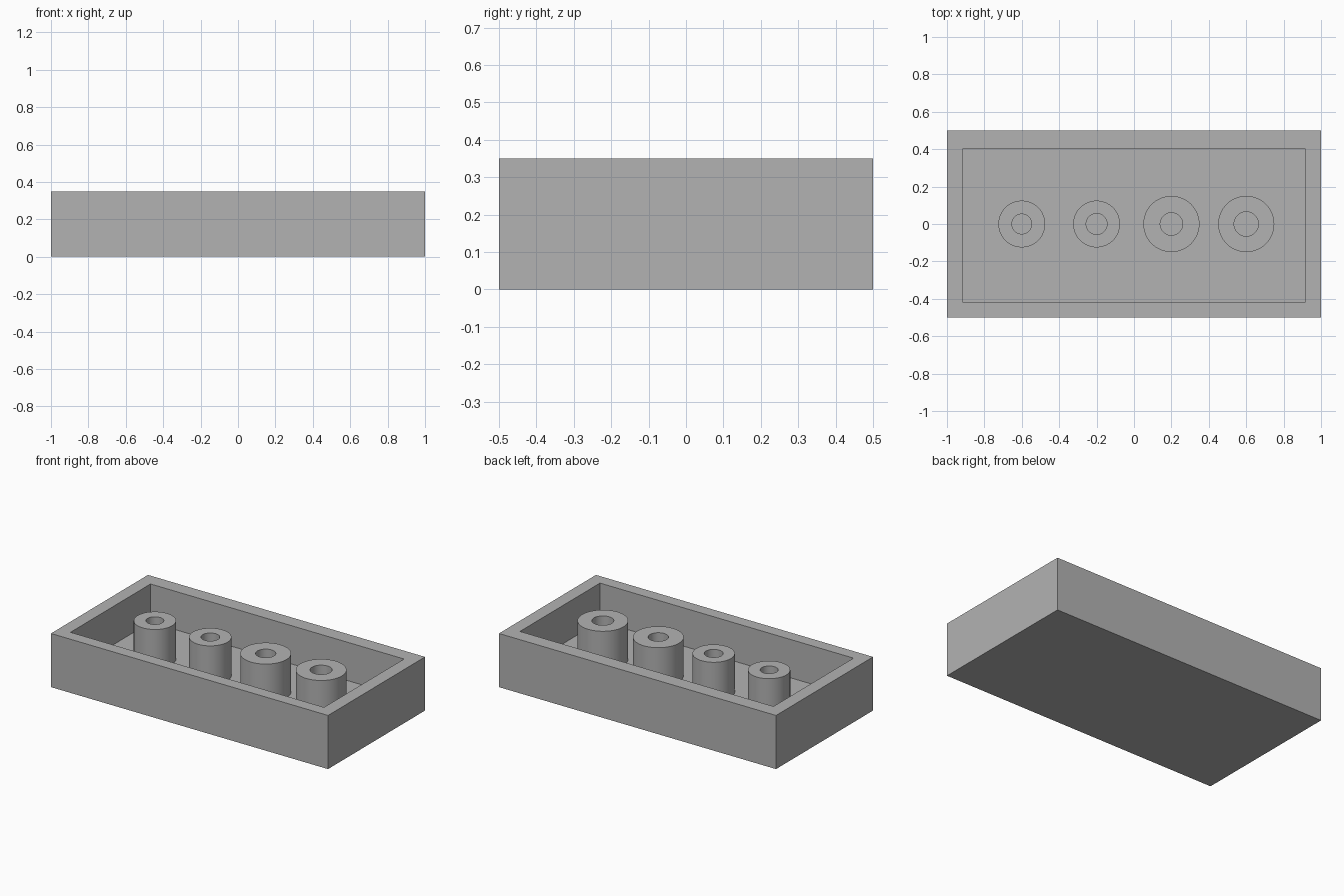
import bpy
import bmesh
from math import cos, sin, radians, tau

default = bpy.data.objects.get("Cube")
if default:
    bpy.data.objects.remove(default, do_unlink=True)

HEIGHT = 0.35
FLOOR = 0.10
SIDES = 64

# Single plain grey
grey = bpy.data.materials.new("plain grey")
grey.use_nodes = True
colour = (0.45, 0.45, 0.45, 1)
grey.diffuse_color = colour
grey.node_tree.nodes["Principled BSDF"].inputs["Base Color"].default_value = colour


def rectangle(x0, x1, y0, y1, z):
    return [(x0, y0, z), (x1, y0, z), (x1, y1, z), (x0, y1, z)]


def circle(x, radius, z):
    angles = [tau * i / SIDES for i in range(SIDES)]
    return [(x + radius * cos(a), radius * sin(a), z) for a in angles]


def loft(name, loops, capped):
    """Join successive loops with quads, optionally closing both ends."""
    bm = bmesh.new()
    rings = [[bm.verts.new(p) for p in loop] for loop in loops]
    count = len(rings[0])
    for a, b in zip(rings, rings[1:]):
        for i in range(count):
            j = (i + 1) % count
            bm.faces.new((a[i], a[j], b[j], b[i]))
    if capped:
        bm.faces.new(rings[0][::-1])
        bm.faces.new(rings[-1])
    mesh = bpy.data.meshes.new(name)
    bm.to_mesh(mesh)
    bm.free()
    mesh.materials.append(grey)
    obj = bpy.data.objects.new(name, mesh)
    bpy.context.collection.objects.link(obj)
    return obj


# Open tray: outer walls, rim, inner walls and floor
outer = (-1, 1, -0.5, 0.5)
inner = (-0.915, 0.915, -0.42, 0.405)
loft("tray", [rectangle(*outer, 0), rectangle(*outer, HEIGHT),
              rectangle(*inner, HEIGHT), rectangle(*inner, FLOOR)], True)

# Row of hollow posts: x position, outer radius, bore radius
posts = [(-0.6, 0.125, 0.053), (-0.2, 0.125, 0.056),
         (0.2, 0.15, 0.06), (0.6, 0.15, 0.065)]
bpy.ops.object.select_all(action="DESELECT")
for number, (x, radius, bore) in enumerate(posts, 1):
    post = loft(f"hollow_post_{number}",
                [circle(x, radius, FLOOR), circle(x, radius, HEIGHT),
                 circle(x, bore, HEIGHT), circle(x, bore, FLOOR)], False)
    post.select_set(True)
    bpy.context.view_layer.objects.active = post
bpy.ops.object.shade_smooth_by_angle(angle=radians(30))
